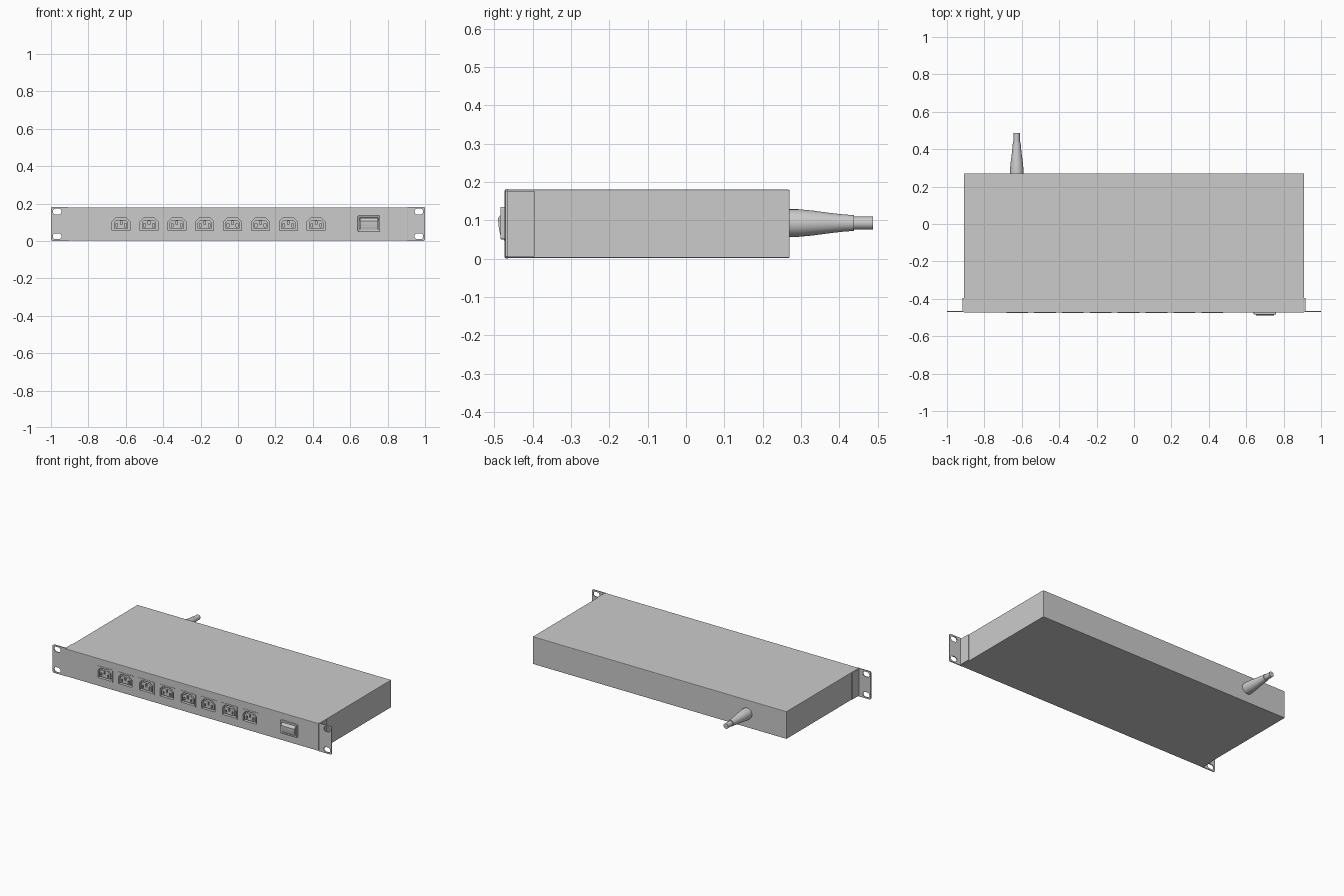
import bpy, bmesh
from math import cos, sin, pi

if "Cube" in bpy.data.objects:
    bpy.data.objects.remove(bpy.data.objects["Cube"])

FRONT = -0.473


def prism(name, pts, a, b, axis='y'):
    """Extrude an outline: (x, z) points along y, or (y, z) points along x."""
    bm = bmesh.new()
    place = (lambda p, t: (p[0], t, p[1])) if axis == 'y' else (lambda p, t: (t, p[0], p[1]))
    lo = [bm.verts.new(place(p, a)) for p in pts]
    hi = [bm.verts.new(place(p, b)) for p in pts]
    bm.faces.new(lo)
    bm.faces.new(hi[::-1])
    n = len(pts)
    for i in range(n):
        j = (i + 1) % n
        bm.faces.new((lo[j], lo[i], hi[i], hi[j]))
    bmesh.ops.recalc_face_normals(bm, faces=bm.faces)
    me = bpy.data.meshes.new(name)
    bm.to_mesh(me)
    bm.free()
    ob = bpy.data.objects.new(name, me)
    bpy.context.collection.objects.link(ob)
    return ob


def rect(cx, cz, w, h):
    return [(cx - w/2, cz - h/2), (cx + w/2, cz - h/2), (cx + w/2, cz + h/2), (cx - w/2, cz + h/2)]


def rounded(cx, cz, w, h, r, n=4):
    pts = []
    for q, (sx, sz) in enumerate(((1, 1), (-1, 1), (-1, -1), (1, -1))):
        for i in range(n + 1):
            t = (q + i / n) * pi / 2
            pts.append((cx + sx * (w/2 - r) + r * cos(t), cz + sz * (h/2 - r) + r * sin(t)))
    return pts


def hexagon(w, h, c):
    """Socket outline with the two upper corners cut off."""
    return [(-w/2, -h/2), (w/2, -h/2), (w/2, h/2 - c), (w/2 - c, h/2), (-w/2 + c, h/2), (-w/2, h/2 - c)]


def apply_mods(ob):
    bpy.context.view_layer.update()
    me = bpy.data.meshes.new_from_object(ob.evaluated_get(bpy.context.evaluated_depsgraph_get()))
    ob.modifiers.clear()
    ob.data = me


def cut(ob, cutters):
    for c in cutters:
        m = ob.modifiers.new("cut", 'BOOLEAN')
        m.operation, m.solver, m.object = 'DIFFERENCE', 'EXACT', c
    apply_mods(ob)
    for c in cutters:
        bpy.data.objects.remove(c)


def bevel(ob, width, segments=2):
    m = ob.modifiers.new("bevel", 'BEVEL')
    m.width, m.segments, m.limit_method = width, segments, 'ANGLE'
    apply_mods(ob)


# Main housing, with pockets for the outlets and switch
outlet_x = [-0.625 + 0.149 * i for i in range(8)]
outlet_z, switch_x, switch_z = 0.09, 0.70, 0.0925
housing = prism("housing", rect(0, 0.091, 1.82, 0.178), FRONT, 0.27)
bevel(housing, 0.003)
pockets = [prism("pocket", rect(x, outlet_z, 0.104, 0.074), FRONT - 0.02, FRONT + 0.03) for x in outlet_x]
pockets.append(prism("pocket", rect(switch_x, switch_z, 0.108, 0.074), FRONT - 0.02, FRONT + 0.02))
cut(housing, pockets)

# Rack ears: slotted plate and side flange
for s, side in ((-1, "left"), (1, "right")):
    outline = [(s*0.905, 0), (s*0.994, 0), (s, 0.006), (s, 0.176), (s*0.994, 0.182), (s*0.905, 0.182)]
    ear = prism(side + "_rack_ear", outline, -0.470, -0.464)
    cut(ear, [prism("slot", rounded(s*0.967, z, 0.046, 0.032, 0.0155, 6), -0.5, -0.44) for z in (0.025, 0.157)])
    flange = [(-0.469, 0.006), (-0.395, 0.006), (-0.395, 0.177), (-0.469, 0.177)]
    prism(side + "_side_flange", flange, s*0.908, s*0.916, 'x')

# Outlet: bezel with a recess, and a core with three contact slots
bezel = prism("outlet_bezel", rounded(0, 0, 0.116, 0.086, 0.006), FRONT - 0.002, FRONT + 0.028)
cut(bezel, [prism("recess", hexagon(0.096, 0.066, 0.02), FRONT - 0.02, FRONT + 0.02)])
core = prism("outlet_core", hexagon(0.076, 0.046, 0.014), FRONT - 0.001, FRONT + 0.024)
cut(core, [prism("contact", rect(x, z, 0.009, 0.019), FRONT - 0.02, FRONT + 0.015)
           for x, z in ((-0.024, -0.007), (0, 0.007), (0.024, -0.007))])
for part in (bezel, core):
    for i, x in enumerate(outlet_x):
        ob = part if i == 0 else part.copy()
        if i:
            ob.name = f"{part.name}_{i + 1}"
            bpy.context.collection.objects.link(ob)
        ob.location = (x, 0, outlet_z)

# Power switch: raised frame and tilted rocker
frame = prism("switch_frame", rounded(switch_x, switch_z, 0.12, 0.085, 0.006), FRONT - 0.011, FRONT + 0.018)
bevel(frame, 0.003)
cut(frame, [prism("opening", rect(switch_x, switch_z, 0.1, 0.065), FRONT - 0.03, FRONT + 0.01)])
rocker = [(-0.465, 0.062), (-0.484, 0.062), (-0.487, 0.075), (-0.489, 0.090),
          (-0.490, 0.106), (-0.476, 0.123), (-0.465, 0.123)]
prism("switch_rocker", rocker, switch_x - 0.048, switch_x + 0.048, 'x')

# Strain relief boot and cable stub, turned around the y axis
profile = [(0.265, 0), (0.265, 0.036), (0.292, 0.036), (0.33, 0.0325), (0.37, 0.027), (0.41, 0.0225),
           (0.438, 0.0205), (0.438, 0.0165), (0.487, 0.0165), (0.487, 0)]
bm = bmesh.new()
vs = [bm.verts.new((-0.627 + r, y, 0.093)) for y, r in profile]
es = [bm.edges.new(e) for e in zip(vs, vs[1:])]
bmesh.ops.spin(bm, geom=vs + es, cent=(-0.627, 0, 0.093), axis=(0, 1, 0), angle=2 * pi, steps=32)
bmesh.ops.remove_doubles(bm, verts=bm.verts, dist=0.0001)
bmesh.ops.recalc_face_normals(bm, faces=bm.faces)
me = bpy.data.meshes.new("power_cord")
bm.to_mesh(me)
bm.free()
cord = bpy.data.objects.new("power_cord", me)
bpy.context.collection.objects.link(cord)
bpy.context.view_layer.objects.active = cord
cord.select_set(True)
bpy.ops.object.shade_smooth_by_angle()
